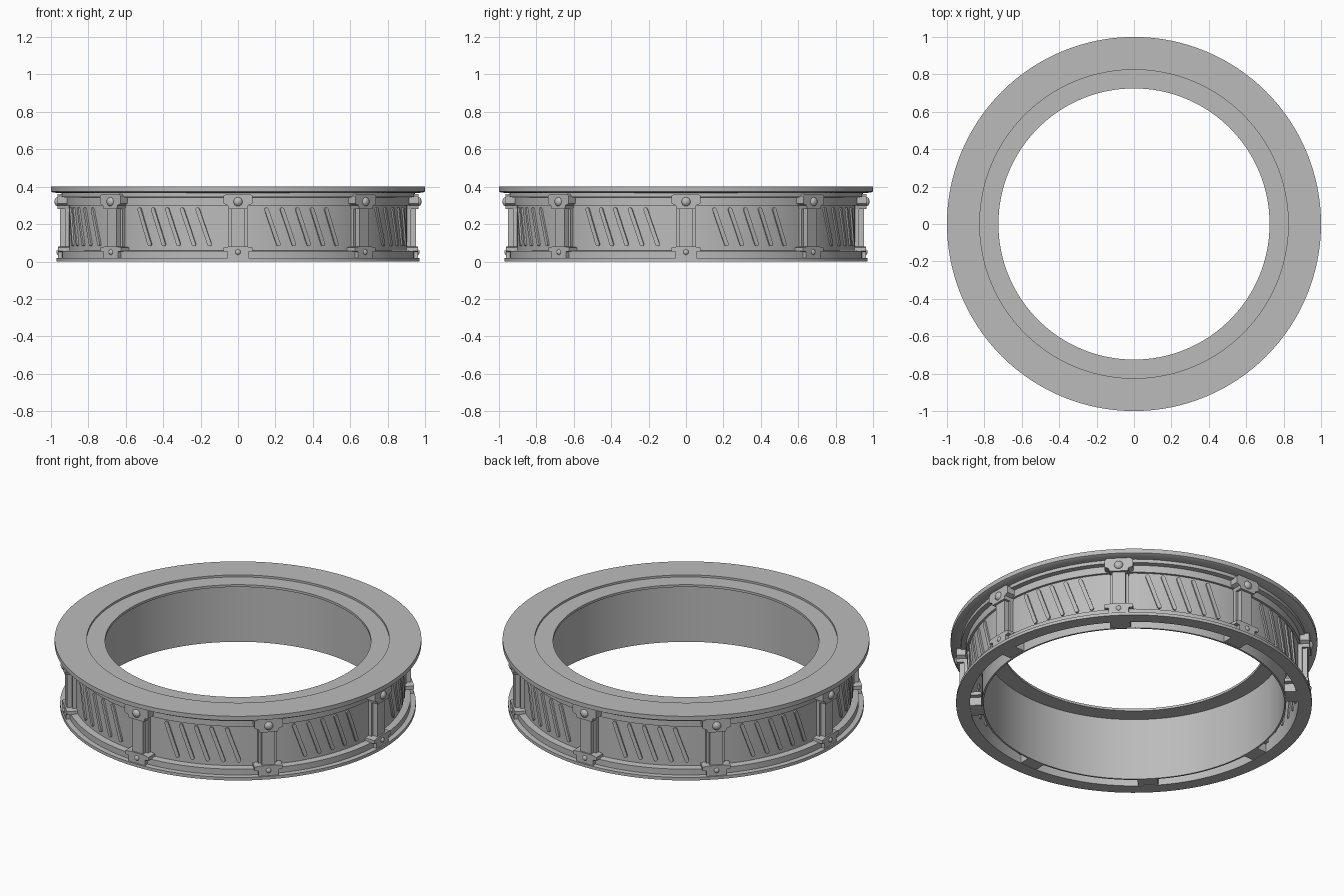
import bpy, bmesh, math
from mathutils import Matrix, Vector

if "Cube" in bpy.data.objects:
    bpy.data.objects.remove(bpy.data.objects["Cube"])

grey = bpy.data.materials.new("mid_grey")
grey.diffuse_color = (0.5, 0.5, 0.5, 1)
grey.use_nodes = True
grey.node_tree.nodes["Principled BSDF"].inputs["Base Color"].default_value = grey.diffuse_color
SEG, POSTS = 128, 8


def finish(name, bm, angle=30):
    bmesh.ops.recalc_face_normals(bm, faces=bm.faces)
    me = bpy.data.meshes.new(name)
    bm.to_mesh(me)
    bm.free()
    me.materials.append(grey)
    ob = bpy.data.objects.new(name, me)
    bpy.context.collection.objects.link(ob)
    bpy.ops.object.select_all(action='DESELECT')
    ob.select_set(True)
    bpy.context.view_layer.objects.active = ob
    bpy.ops.object.shade_smooth_by_angle(angle=math.radians(angle))
    return ob


def lathe(name, profile):
    """Closed (radius, z) profile swept round the z axis."""
    bm = bmesh.new()
    rings = []
    for i in range(SEG):
        a = 2 * math.pi * i / SEG
        rings.append([bm.verts.new((r * math.cos(a), r * math.sin(a), z)) for r, z in profile])
    n = len(profile)
    for i in range(SEG):
        p, q = rings[i], rings[(i + 1) % SEG]
        for j in range(n):
            k = (j + 1) % n
            bm.faces.new((p[j], q[j], q[k], p[k]))
    return finish(name, bm)


def plate(bm, outline, r0, r1, angle):
    """Outline (sideways, z) extruded outward from r0 to r1, facing the given angle."""
    out = Vector((math.cos(angle), math.sin(angle), 0))
    side = Vector((-math.sin(angle), math.cos(angle), 0))
    a, b = ([bm.verts.new(out * r + side * s + Vector((0, 0, z))) for s, z in outline] for r in (r0, r1))
    bm.faces.new(a)
    bm.faces.new(b)
    n = len(outline)
    for i in range(n):
        k = (i + 1) % n
        bm.faces.new((a[i], a[k], b[k], b[i]))


def mirrored(half):
    return half + [(-s, z) for s, z in reversed(half)]


def stud(bm, r, z, size, angle):
    """Domed bolt head."""
    m = (Matrix.Rotation(angle, 4, 'Z') @ Matrix.Translation((r, 0, z))
         @ Matrix.Rotation(math.pi / 2, 4, 'Y') @ Matrix.Diagonal((1, 1, 0.75, 1)))
    bmesh.ops.create_uvsphere(bm, u_segments=16, v_segments=8, radius=size, matrix=m)


# Round body parts
lathe("top_flange", [(.825, .40), (1, .40), (1, .374), (.99, .369), (.95, .365), (.825, .365)])
lathe("inner_lip", [(.725, .388), (.828, .388), (.828, .374), (.725, .374)])
lathe("inner_sleeve", [(.82, .0), (.83, .0), (.83, .38), (.82, .38)])
lathe("upper_collar", [(.90, .367), (.945, .367), (.945, .345), (.918, .342), (.918, .30), (.90, .30)])
lathe("outer_wall", [(.895, .01), (.905, .01), (.905, .367), (.895, .367)])
lathe("base_rim", [(.895, .0), (.97, .0), (.97, .018), (.942, .02), (.942, .055), (.895, .06)])

# Posts with head bracket, foot bracket and bolts
posts, heads, feet, bolts = (bmesh.new() for _ in range(4))
for i in range(POSTS):
    a = 2 * math.pi * i / POSTS
    plate(posts, mirrored([(.05, .06), (.05, .30)]), .89, .925, a)
    plate(posts, mirrored([(.036, .05), (.036, .30)]), .90, .953, a)
    plate(heads, mirrored([(.05, .282), (.055, .30), (.078, .31), (.078, .35), (.065, .362)]), .89, .966, a)
    plate(feet, mirrored([(.055, .003), (.055, .052), (.078, .055), (.078, .075), (.045, .08)]), .83, .962, a)
    stud(bolts, .963, .32, .025, a)
    stud(bolts, .96, .05, .015, a)
finish("posts", posts)
finish("head_brackets", heads)
finish("foot_brackets", feet)
finish("bolts", bolts, 60)

# Five slanted rounded ribs in every bay, bent to follow the wall
ribs = bmesh.new()
HALF, RAD = .098, .011
lean = math.atan2(.07, .20)
for i in range(POSTS):
    for k in range(-2, 3):
        mid = 2 * math.pi * (i + .5) / POSTS + math.radians(5.4) * k
        rows = []
        # stadium cross rows along the length: (position, half width)
        stations = [(-HALF - RAD * math.cos(t), max(RAD * math.sin(t), .001)) for t in (0, .5, 1, 1.57)]
        stations += [(HALF * f, RAD) for f in (-.5, 0, .5)]
        stations += [(-u, w) for u, w in reversed(stations[:4])]
        for u, w in stations:
            row = []
            for s, r in ((-w, .888), (-w, .914), (w, .914), (w, .888)):
                x = -u * math.sin(lean) + s * math.cos(lean)
                z = .185 + u * math.cos(lean) + s * math.sin(lean)
                t = mid + x / .905
                row.append(ribs.verts.new((r * math.cos(t), r * math.sin(t), z)))
            rows.append(row)
        for p, q in zip(rows, rows[1:]):
            for j in range(4):
                m = (j + 1) % 4
                ribs.faces.new((p[j], p[m], q[m], q[j]))
        ribs.faces.new(rows[0])
        ribs.faces.new(rows[-1])
finish("slanted_ribs", ribs)
